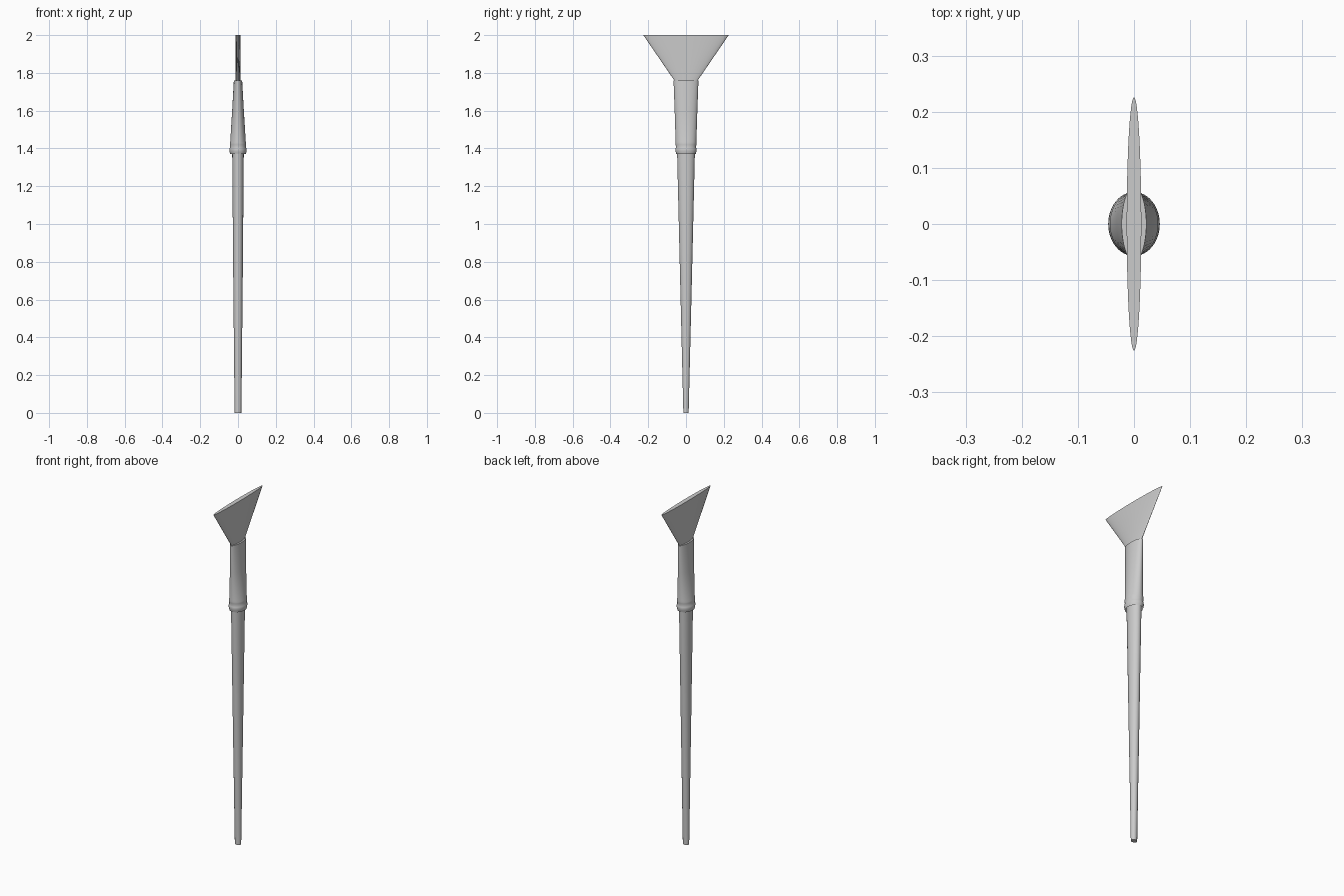
import bpy, bmesh, math

if "Cube" in bpy.data.objects:
    bpy.data.objects.remove(bpy.data.objects["Cube"])

N = 48


def loft(name, rings, cap_bottom=True, cap_top=True):
    """Stack of ellipses: each ring is (z, half width x, half width y)."""
    bm = bmesh.new()
    loops = []
    for z, rx, ry in rings:
        loops.append([bm.verts.new((rx * math.cos(2 * math.pi * i / N),
                                    ry * math.sin(2 * math.pi * i / N), z))
                      for i in range(N)])
    for a, b in zip(loops, loops[1:]):
        for i in range(N):
            j = (i + 1) % N
            bm.faces.new((a[i], a[j], b[j], b[i]))
    if cap_bottom:
        bm.faces.new(loops[0][::-1])
    if cap_top:
        bm.faces.new(loops[-1])
    me = bpy.data.meshes.new(name)
    bm.to_mesh(me)
    bm.free()
    ob = bpy.data.objects.new(name, me)
    bpy.context.collection.objects.link(ob)
    bpy.ops.object.select_all(action='DESELECT')
    ob.select_set(True)
    bpy.context.view_layer.objects.active = ob
    bpy.ops.object.shade_smooth_by_angle(angle=math.radians(35))
    return ob


# Long tapered handle, round at the foot and flattened at the top
loft("handle", [(0, 0.018, 0.014), (0.7, 0.025, 0.031), (1.42, 0.031, 0.048)])

# Crimped metal ferrule, open underneath, flattening towards the bristles
loft("ferrule", [(1.37, 0.042, 0.052), (1.38, 0.044, 0.054),
                 (1.39, 0.046, 0.057), (1.40, 0.045, 0.055),
                 (1.407, 0.042, 0.053), (1.42, 0.043, 0.055),
                 (1.43, 0.043, 0.056), (1.437, 0.041, 0.055),
                 (1.60, 0.031, 0.060), (1.76, 0.022, 0.066)],
     cap_bottom=False)

# Thin fan of bristles
loft("bristles", [(1.74, 0.012, 0.048), (1.76, 0.012, 0.062),
                  (2.0, 0.013, 0.226)])
